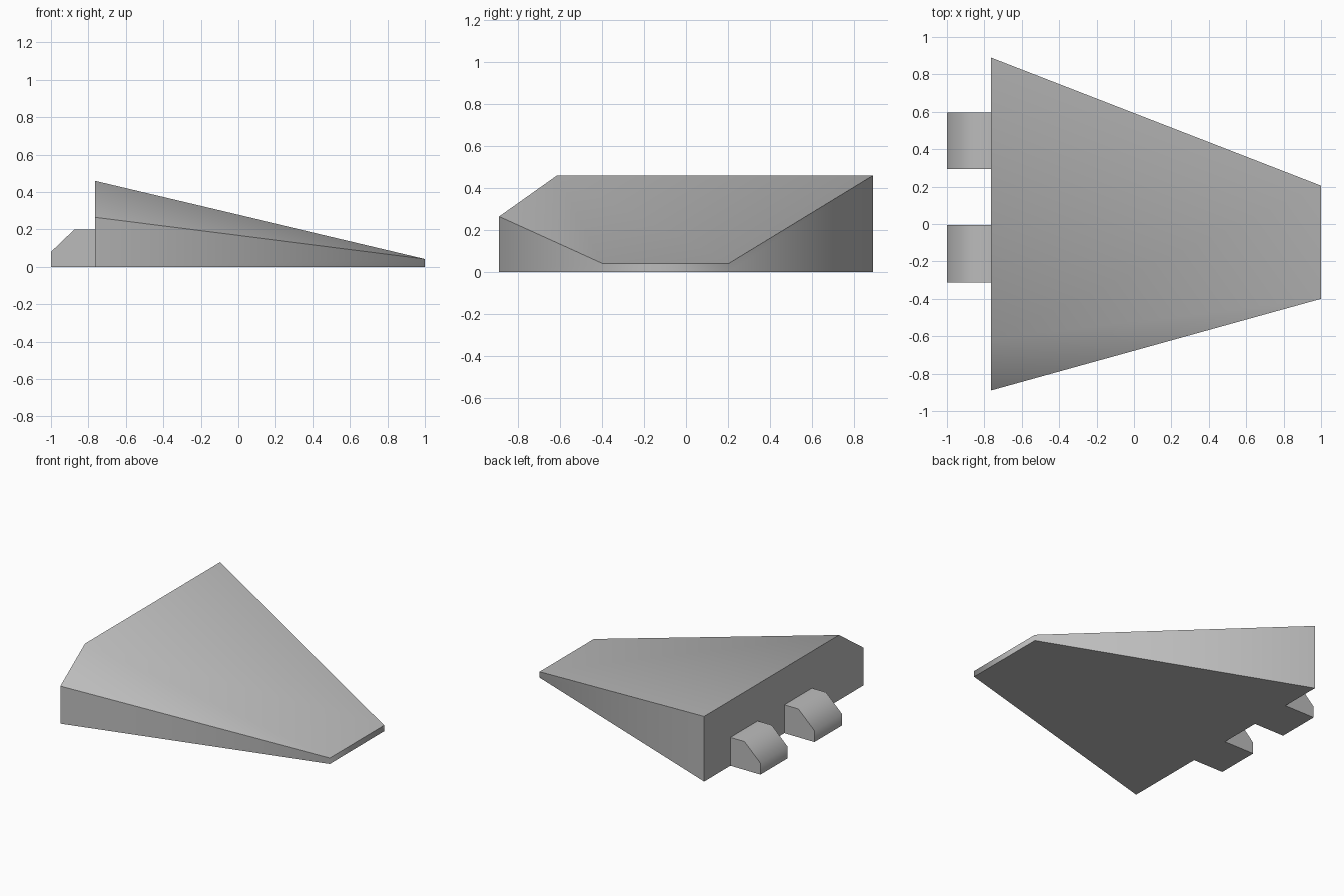
import bpy
import bmesh

cube = bpy.data.objects.get("Cube")
if cube:
    bpy.data.objects.remove(cube, do_unlink=True)

grey = bpy.data.materials.new("plain grey")
grey.use_nodes = True
colour = (0.5, 0.5, 0.5, 1)
grey.diffuse_color = colour
grey.node_tree.nodes["Principled BSDF"].inputs["Base Color"].default_value = colour


def make_part(name, verts, faces, is_soft):
    """Build a smooth-shaded solid; only edges accepted by is_soft blend."""
    bm = bmesh.new()
    vs = [bm.verts.new(v) for v in verts]
    for f in faces:
        bm.faces.new([vs[i] for i in f])
    bmesh.ops.recalc_face_normals(bm, faces=bm.faces)
    for f in bm.faces:
        f.smooth = True
    for e in bm.edges:
        e.smooth = is_soft(e)
    mesh = bpy.data.meshes.new(name)
    bm.to_mesh(mesh)
    bm.free()
    mesh.materials.append(grey)
    obj = bpy.data.objects.new(name, mesh)
    bpy.context.collection.objects.link(obj)
    return obj


# Tapered wing: five-sided root section shrinking to a thin rectangular tip
ROOT, TIP = -0.765, 1.0
root = [(-0.89, 0), (-0.89, 0.265), (-0.615, 0.46), (0.89, 0.46), (0.89, 0)]
tip = [(-0.4, 0), (-0.4, 0.042), (0.205, 0.042), (0.205, 0)]
wing_verts = [(ROOT, y, z) for y, z in root] + [(TIP, y, z) for y, z in tip]
wing_faces = [
    (0, 1, 2, 3, 4),   # root end
    (5, 6, 7, 8),      # tip end
    (0, 1, 6, 5),      # front wall
    (1, 2, 6),         # sloped corner
    (2, 3, 7, 6),      # top
    (3, 4, 8, 7),      # back wall
    (0, 4, 8, 5),      # underside
]


def wing_soft(edge):
    a, b = (v.co for v in edge.verts)
    tip_upright = min(a.x, b.x) > 0.9 and abs(a.y - b.y) < 0.01
    corner_crease = abs(a.x - b.x) > 1 and {round(a.y, 2), round(b.y, 2)} & {-0.61, -0.62}
    return bool(tip_upright or corner_crease)


make_part("wing", wing_verts, wing_faces, wing_soft)

# Two mounting tabs with a sloped nose, on the root end
profile = [(ROOT, 0), (-1, 0), (-1, 0.08), (-0.875, 0.2), (ROOT, 0.2)]
n = len(profile)
for name, y0, y1 in (("front_tab", -0.313, -0.005), ("back_tab", 0.293, 0.597)):
    verts = [(x, y, z) for y in (y0, y1) for x, z in profile]
    faces = [tuple(range(n)), tuple(range(n, 2 * n))]
    faces += [(i, (i + 1) % n, (i + 1) % n + n, i + n) for i in range(n - 1)]
    make_part(name, verts, faces,
              lambda e: abs(e.verts[0].co.y - e.verts[1].co.y) > 0.1
              and min(v.co.z for v in e.verts) > 0.05)
